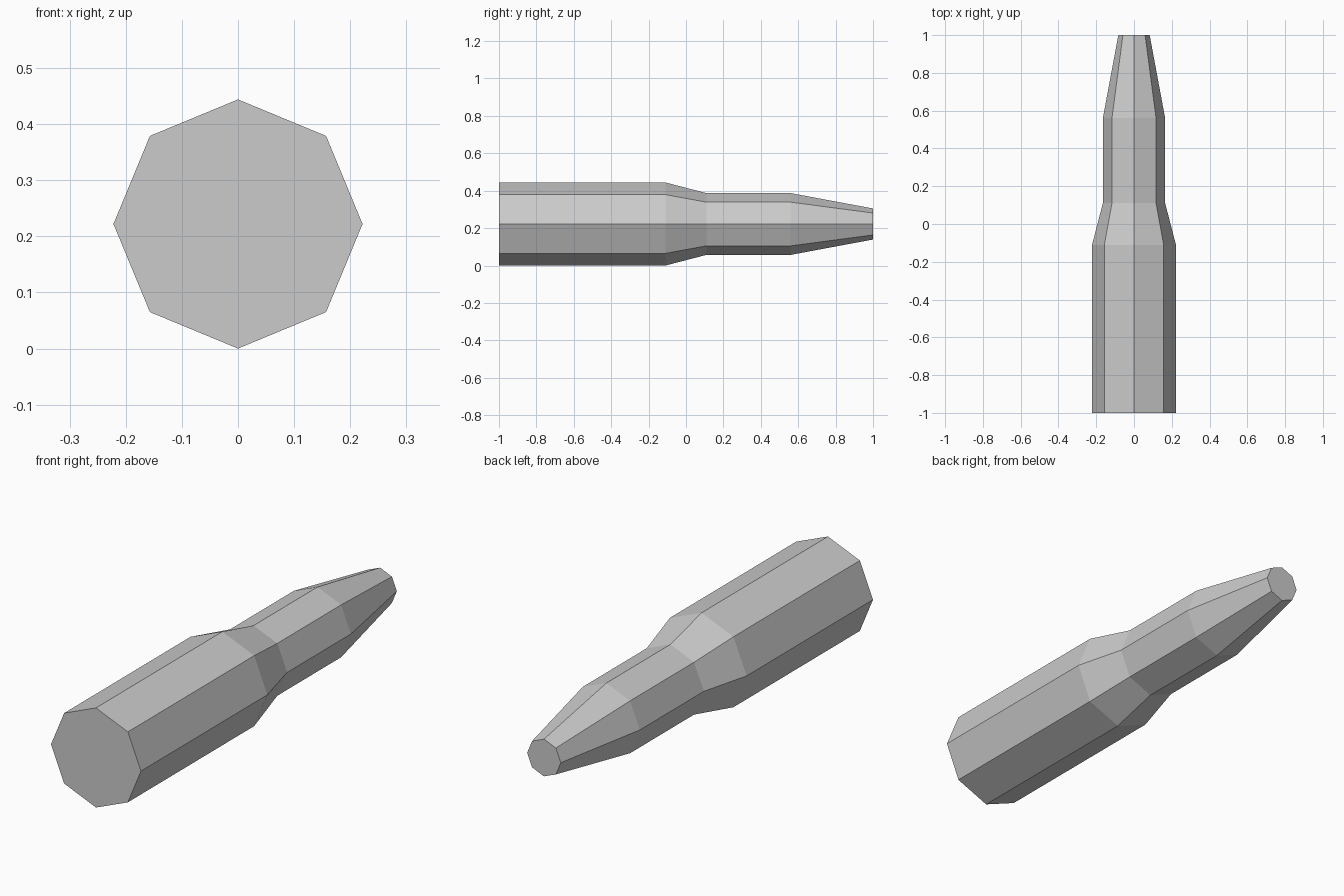
import bpy
import bmesh
from math import cos, sin, tau

cube = bpy.data.objects.get("Cube")
if cube:
    bpy.data.objects.remove(cube, do_unlink=True)

SIDES = 8
AXIS_Z = 0.222

# Plain grey metal
grey = bpy.data.materials.new("plain_grey")
grey.use_nodes = True
colour = (0.6, 0.6, 0.6, 1)
grey.diffuse_color = colour
grey.node_tree.nodes["Principled BSDF"].inputs["Base Color"].default_value = colour

# Stations along the length: (y, radius) for base, shoulder, neck and tip
profile = [(-1, 0.222), (-0.11, 0.222), (0.11, 0.165), (0.56, 0.165), (1, 0.083)]

# Eight-sided rings, bridged and capped at both ends
bm = bmesh.new()
rings = []
for y, r in profile:
    rings.append([bm.verts.new((r * cos(tau * i / SIDES), y, AXIS_Z + r * sin(tau * i / SIDES)))
                  for i in range(SIDES)])
for a, b in zip(rings, rings[1:]):
    for i in range(SIDES):
        j = (i + 1) % SIDES
        bm.faces.new((a[i], a[j], b[j], b[i]))
bm.faces.new(rings[0])
bm.faces.new(rings[-1])
bmesh.ops.recalc_face_normals(bm, faces=bm.faces)

mesh = bpy.data.meshes.new("cartridge")
bm.to_mesh(mesh)
bm.free()
mesh.materials.append(grey)
bpy.context.collection.objects.link(bpy.data.objects.new("cartridge", mesh))
